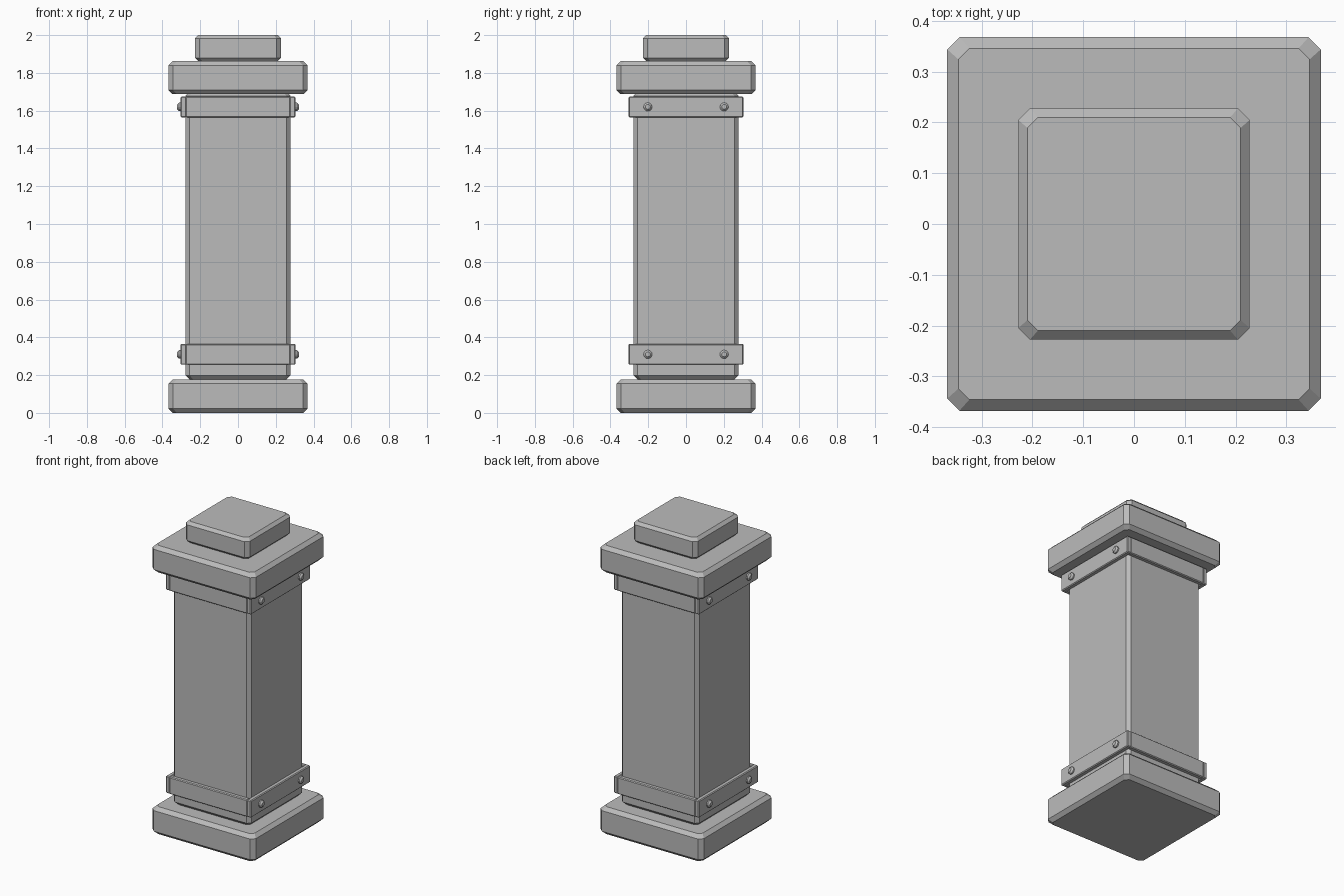
import bpy
import bmesh
from math import pi
from mathutils import Matrix

cube = bpy.data.objects.get("Cube")
if cube:
    bpy.data.objects.remove(cube, do_unlink=True)

stone = bpy.data.materials.new("stone grey")
stone.use_nodes = True
GREY = (0.5, 0.5, 0.5, 1)
stone.diffuse_color = GREY
stone.node_tree.nodes["Principled BSDF"].inputs["Base Color"].default_value = GREY


def finish(name, bm):
    bmesh.ops.recalc_face_normals(bm, faces=bm.faces)
    mesh = bpy.data.meshes.new(name)
    bm.to_mesh(mesh)
    bm.free()
    mesh.materials.append(stone)
    obj = bpy.data.objects.new(name, mesh)
    bpy.context.collection.objects.link(obj)
    return obj


def block(name, half, low, high, edge, corner):
    """Square block with cut corners and chamfered top and bottom rims."""
    bm = bmesh.new()
    rings = []
    for z, h, c in ((low, half - edge, corner * 0.9), (low + edge, half, corner),
                    (high - edge, half, corner), (high, half - edge, corner * 0.9)):
        outline = []
        for sx, sy in ((1, 1), (-1, 1), (-1, -1), (1, -1)):
            pair = [(sx * h, sy * (h - c), z), (sx * (h - c), sy * h, z)]
            outline += pair if sx == sy else pair[::-1]
        rings.append([bm.verts.new(p) for p in outline])
    for a, b in zip(rings, rings[1:]):
        for i in range(8):
            j = (i + 1) % 8
            bm.faces.new((a[i], a[j], b[j], b[i]))
    bm.faces.new(rings[0])
    bm.faces.new(rings[-1])
    return finish(name, bm)


def plate(name, centre, size):
    """Thin metal strip with a fine bevel."""
    bm = bmesh.new()
    bmesh.ops.create_cube(bm, size=1, matrix=Matrix.Translation(centre) @ Matrix.Diagonal((*size, 1)))
    bmesh.ops.bevel(bm, geom=bm.edges[:], offset=0.005, segments=1, affect='EDGES')
    return finish(name, bm)


def rivet(name, side, y, z):
    """Short collar with a tapered head, pointing out along x."""
    bm = bmesh.new()
    for r1, r2, depth, x in ((0.023, 0.023, 0.014, 0.305), (0.023, 0.013, 0.010, 0.317)):
        bmesh.ops.create_cone(
            bm, cap_ends=True, segments=12, radius1=r1, radius2=r2, depth=depth,
            matrix=Matrix.Translation((side * x, y, z)) @ Matrix.Rotation(side * pi / 2, 4, 'Y'))
    return finish(name, bm)


# Pillar body
block("base_slab", 0.368, 0, 0.177, 0.022, 0.024)
block("shaft", 0.278, 0.177, 1.70, 0.022, 0.021)
block("cap_slab", 0.368, 1.687, 1.862, 0.022, 0.024)
block("top_block", 0.228, 1.862, 2.0, 0.018, 0.023)

# Metal bands, each of four strips with rivets on the two sides
for level, z in (("lower", 0.31), ("upper", 1.62)):
    for side, s in (("left", 1), ("right", -1)):
        plate(f"{level}_band_{side}", (s * 0.289, 0, z), (0.030, 0.606, 0.11))
        for end, y in (("front", -0.202), ("back", 0.202)):
            rivet(f"{level}_rivet_{side}_{end}", s, y, z)
    for end, s in (("front", -1), ("back", 1)):
        plate(f"{level}_band_{end}", (0, s * 0.289, z), (0.556, 0.030, 0.11))
